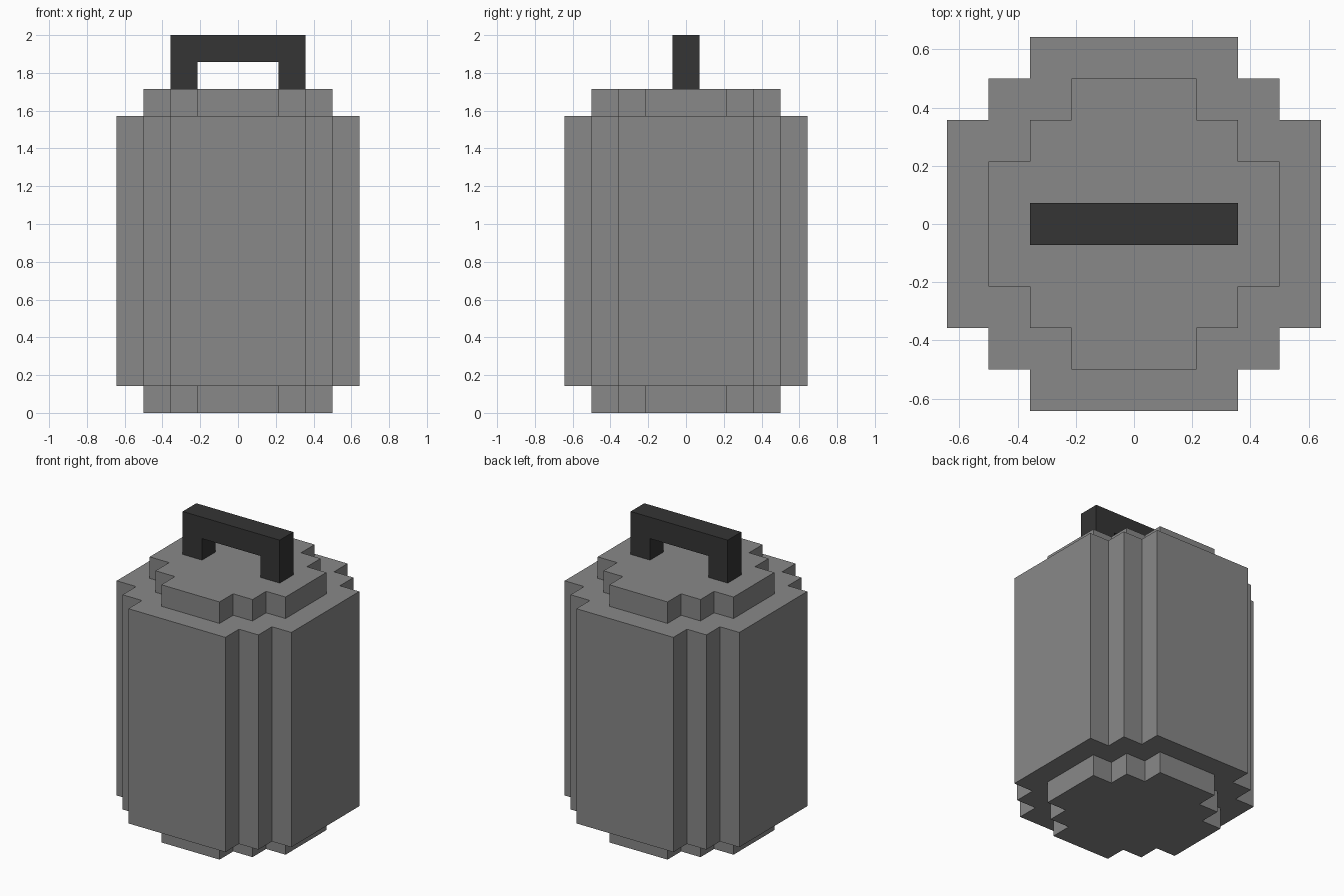
import bpy
import bmesh

if "Cube" in bpy.data.objects:
    bpy.data.objects.remove(bpy.data.objects["Cube"], do_unlink=True)

U = 1 / 7  # size of one block


def make_material(name, value):
    mat = bpy.data.materials.new(name)
    mat.use_nodes = True
    colour = (value, value, value, 1)
    mat.diffuse_color = colour
    mat.node_tree.nodes["Principled BSDF"].inputs["Base Color"].default_value = colour
    return mat


def loft(name, rings, mat):
    """Join equal-length rings of points (in blocks) into a closed flat-sided solid."""
    bm = bmesh.new()
    loops = [[bm.verts.new([c * U for c in p]) for p in ring] for ring in rings]
    for low, high in zip(loops, loops[1:]):
        for i in range(len(low)):
            j = (i + 1) % len(low)
            bm.faces.new((low[i], low[j], high[j], high[i]))
    bm.faces.new(loops[0][::-1])
    bm.faces.new(loops[-1])
    bmesh.ops.recalc_face_normals(bm, faces=bm.faces)
    mesh = bpy.data.meshes.new(name)
    bm.to_mesh(mesh)
    bm.free()
    mesh.materials.append(mat)
    obj = bpy.data.objects.new(name, mesh)
    bpy.context.collection.objects.link(obj)
    return obj


def stepped_ring(r, z):
    """Stepped round outline: one quarter turned four times."""
    quarter = [(r, r - 2), (r - 1, r - 2), (r - 1, r - 1), (r - 2, r - 1), (r - 2, r)]
    points = []
    for _ in range(4):
        points += [(x, y, z) for x, y in quarter]
        quarter = [(-y, x) for x, y in quarter]
    return points


grey = make_material("mid grey metal", 0.246)
dark = make_material("dark grey handle", 0.035)

# Canister: narrow base, wide body and narrow lid
levels = [(3.5, 0), (3.5, 1), (4.5, 1), (4.5, 11), (3.5, 11), (3.5, 12)]
loft("canister_body", [stepped_ring(r, z) for r, z in levels], grey)

# Carrying handle: square arch standing on the lid
arch = [(-2.5, 12), (-1.5, 12), (-1.5, 13), (1.5, 13),
        (1.5, 12), (2.5, 12), (2.5, 14), (-2.5, 14)]
loft("carry_handle", [[(x, y, z) for x, z in arch] for y in (-0.5, 0.5)], dark)
